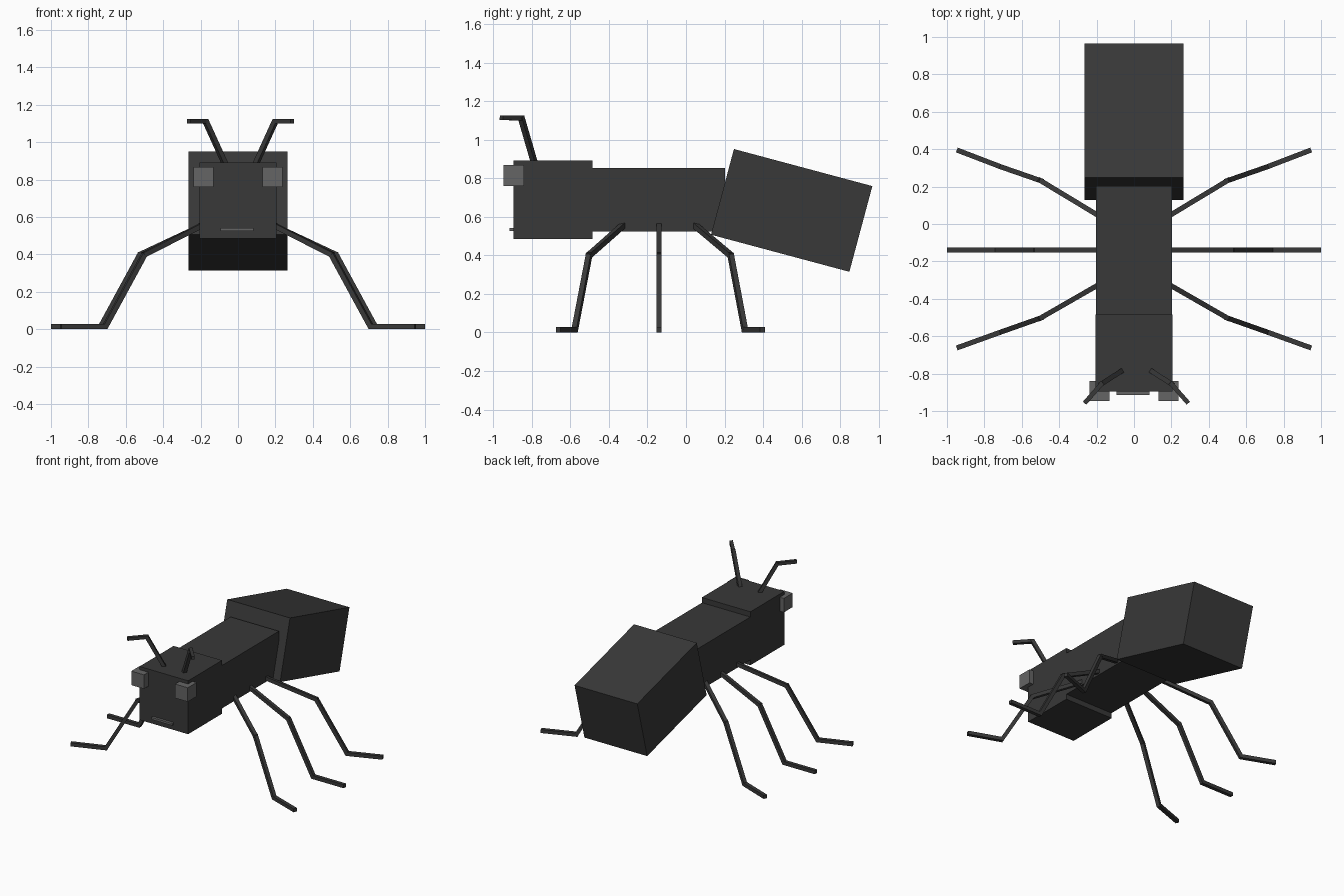
import bpy
from math import radians
from mathutils import Vector

if "Cube" in bpy.data.objects:
    bpy.data.objects.remove(bpy.data.objects["Cube"])


def material(name, grey):
    m = bpy.data.materials.new(name)
    m.diffuse_color = (grey, grey, grey, 1)
    m.use_nodes = True
    m.node_tree.nodes["Principled BSDF"].inputs["Base Color"].default_value = m.diffuse_color
    return m


DARK = material("dark_body", 0.04)
GREY = material("grey_detail", 0.13)


def box(name, centre, size, mat=DARK, rot=(0, 0, 0)):
    bpy.ops.mesh.primitive_cube_add(size=1, location=centre, rotation=rot)
    ob = bpy.context.object
    ob.name = name
    ob.scale = size
    ob.data.materials.append(mat)
    return ob


def bar(name, a, b, thick=0.027, extend=0.008):
    """Square bar from a to b, slightly lengthened so joints overlap."""
    a, b = Vector(a), Vector(b)
    d = b - a
    rot = d.to_track_quat('Y', 'Z').to_euler()
    return box(name, (a + b) / 2, (thick, d.length + 2 * extend, thick), DARK, rot)


# Body
box("head", (0, -0.69, 0.688), (0.41, 0.41, 0.408))
box("thorax", (0, -0.143, 0.688), (0.408, 0.69, 0.328))
box("abdomen", (0, 0.548, 0.633), (0.53, 0.743, 0.46), DARK, (radians(-15), 0, 0))

# Face
box("mouth", (-0.005, -0.9, 0.533), (0.175, 0.03, 0.016), GREY)
for side, s in (("left", -1), ("right", 1)):
    box(side + "_eye", (s * 0.185, -0.894, 0.814), (0.107, 0.107, 0.107), GREY)

# Leg paths: root, knee, ankle, toe
LEGS = {
    "front": [(0.19, -0.325, 0.557), (0.5, -0.503, 0.4), (0.71, -0.577, 0.014), (0.94, -0.66, 0.014)],
    "middle": [(0.19, -0.14, 0.557), (0.525, -0.14, 0.4), (0.735, -0.14, 0.014), (0.992, -0.14, 0.014)],
    "rear": [(0.19, 0.045, 0.557), (0.5, 0.232, 0.4), (0.71, 0.305, 0.014), (0.94, 0.393, 0.014)],
}
# Antenna path (mirrored around a slightly offset centre)
ANTENNA = [(0.078, -0.785, 0.875), (0.186, -0.854, 1.112), (0.272, -0.952, 1.113)]

for side, s in (("left", -1), ("right", 1)):
    for leg, pts in LEGS.items():
        p = [(s * x, y, z) for x, y, z in pts]
        for i, part in enumerate(("thigh", "shin", "foot")):
            bar(f"{side}_{leg}_{part}", p[i], p[i + 1])
    p = [(s * x + 0.013, y, z) for x, y, z in ANTENNA]
    bar(side + "_antenna_stem", p[0], p[1], 0.026)
    bar(side + "_antenna_tip", p[1], p[2], 0.024)
